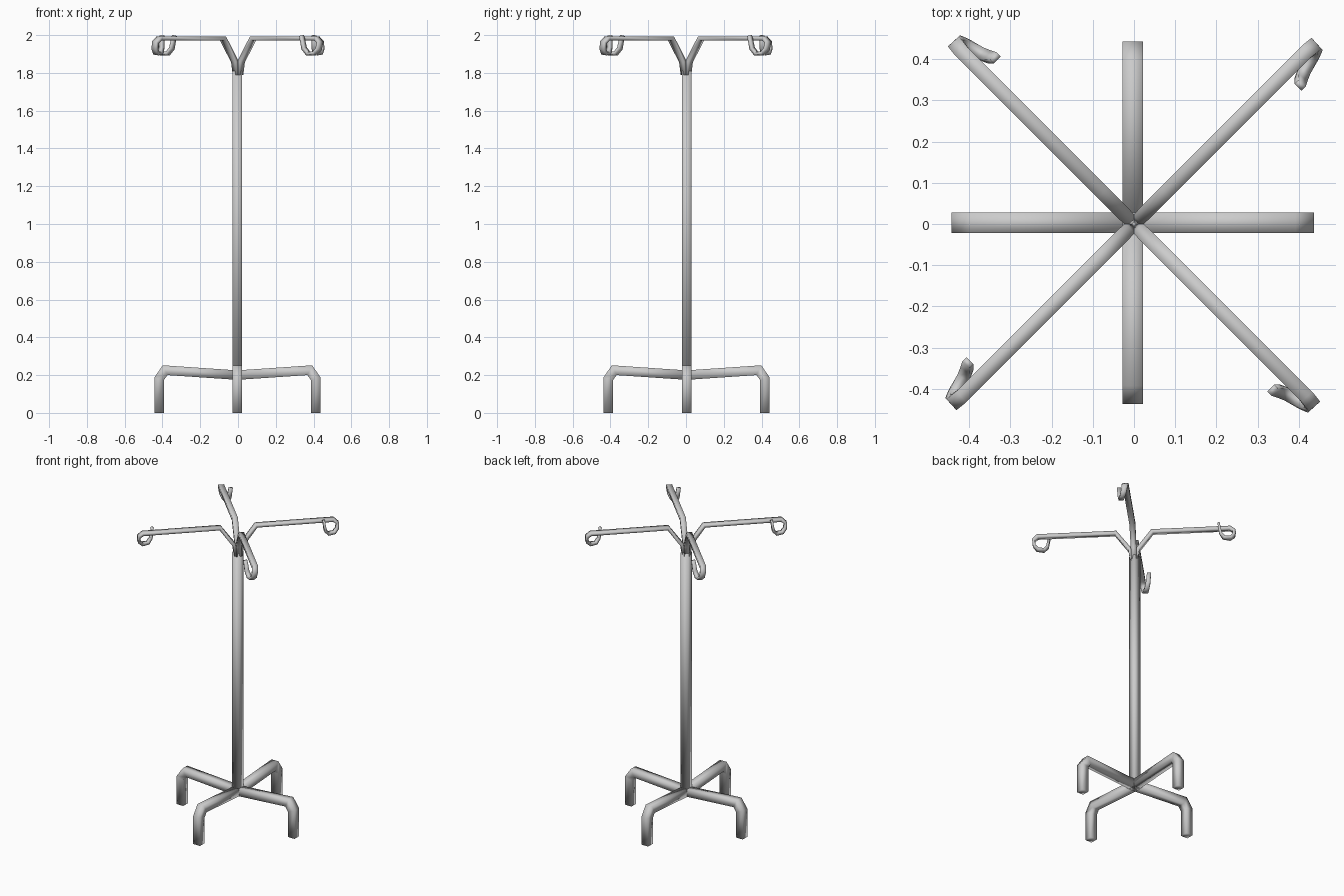
import bpy, bmesh, math
from mathutils import Vector, Matrix

if "Cube" in bpy.data.objects:
    bpy.data.objects.remove(bpy.data.objects["Cube"])

CENTRE = Vector((-0.003, 0.003, 0))


def sweep(name, path, sides=4, angle=0.0, origin=Vector((0, 0, 0))):
    """Mitred bar. path: (x, y, z, half_width, half_thickness), bent in the local xz plane."""
    bm = bmesh.new()
    pts = [Vector(p[:3]) for p in path]
    rings = []
    for i, p in enumerate(pts):
        a = (p - pts[i - 1]).normalized() if i else None
        b = (pts[i + 1] - p).normalized() if i < len(pts) - 1 else None
        a, b = a or b, b or a
        t = (a + b).normalized()
        side = Vector((0, 1, 0))
        side = (side - t * side.dot(t)).normalized()
        up = t.cross(side)
        w, h = path[i][3], path[i][4] / max(t.dot(a), 0.7)
        s = 1 / math.cos(math.pi / sides)
        ring = []
        for k in range(sides):
            u = 2 * math.pi * (k + 0.5) / sides
            ring.append(bm.verts.new(p + side * w * s * math.cos(u) + up * h * s * math.sin(u)))
        rings.append(ring)
    for r, q in zip(rings, rings[1:]):
        for k in range(sides):
            n = (k + 1) % sides
            bm.faces.new((r[k], r[n], q[n], q[k]))
    bm.faces.new(rings[0][::-1])
    bm.faces.new(rings[-1])
    bmesh.ops.recalc_face_normals(bm, faces=bm.faces)
    bm.transform(Matrix.Translation(origin) @ Matrix.Rotation(angle, 4, 'Z'))
    # Soft shading across the square section
    for f in bm.faces:
        f.smooth = True
    me = bpy.data.meshes.new(name)
    bm.to_mesh(me)
    bm.free()
    ob = bpy.data.objects.new(name, me)
    bpy.context.collection.objects.link(ob)
    return ob


# Central pole
sweep("pole", [(0, 0, 0.18, .025, .025), (0, 0, 1.81, .025, .025)], origin=CENTRE)

# Square bars bent into legs: outward, chamfered elbow, straight down
R = 0.025
leg = [(0, 0, .2, R, R), (.383, 0, .226, R, R), (.415, 0, .18, R, R), (.415, 0, 0, R, R)]

# Flat arms: fork out of the pole, run level, curl under into a hook
arm = [(.012, 0, 1.79, .016, .012), (.024, 0, 1.86, .017, .011),
       (.112, 0, 1.982, .018, .010), (.590, 0, 1.982, .018, .010),
       (.615, -.003, 1.962, .018, .008), (.613, -.009, 1.926, .017, .008),
       (.592, -.019, 1.903, .016, .008), (.554, -.030, 1.903, .015, .008),
       (.534, -.039, 1.930, .014, .008), (.523, -.047, 1.998, .012, .007)]

for i in range(4):
    sweep(f"leg_{i + 1}", leg, 4, i * math.pi / 2, CENTRE)
    sweep(f"hook_arm_{i + 1}", arm, 4, math.pi / 4 + i * math.pi / 2)
